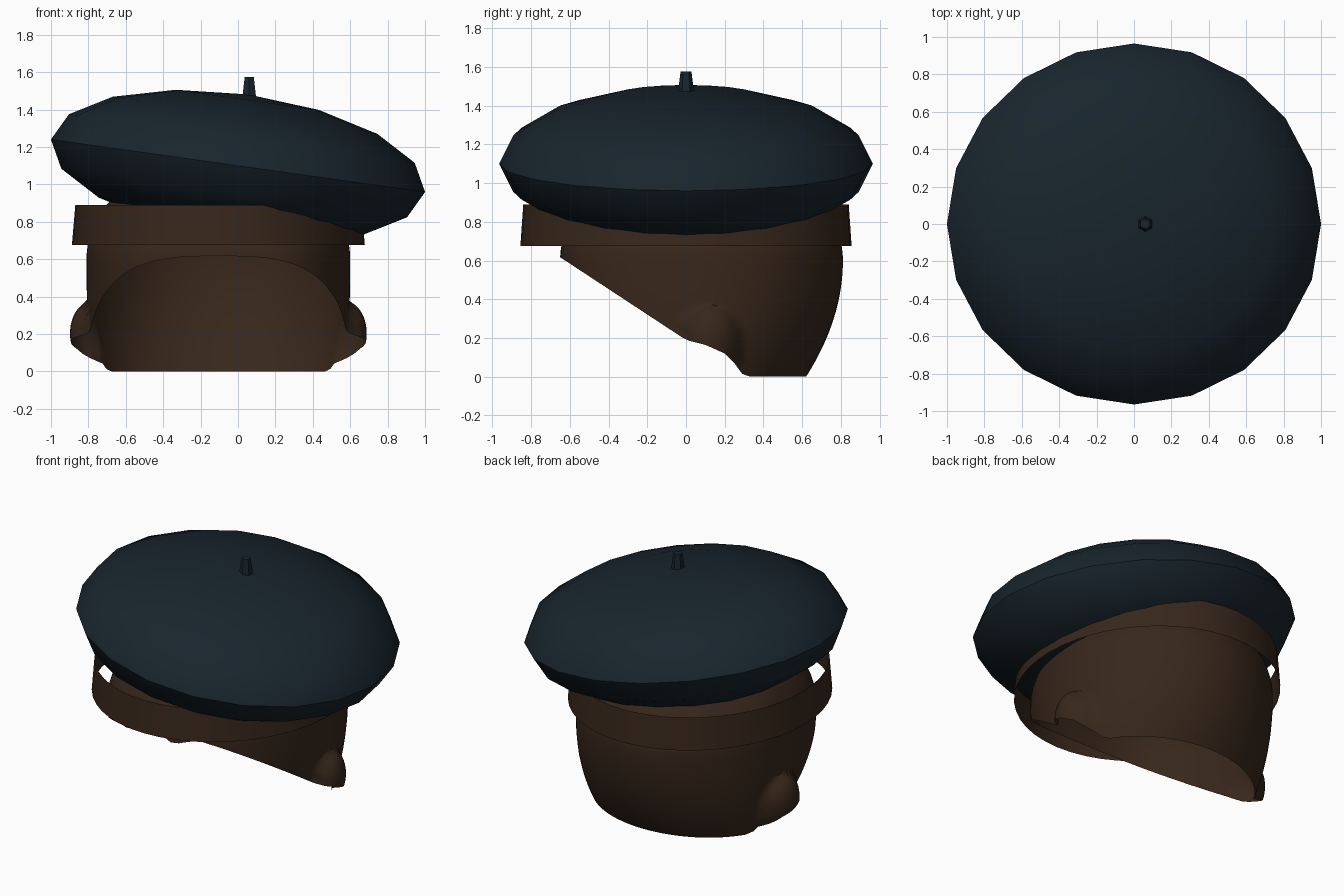
import bpy
import bmesh
from math import sin, cos, pi, radians, sqrt
from mathutils import Matrix

if "Cube" in bpy.data.objects:
    bpy.data.objects.remove(bpy.data.objects["Cube"])


def make_material(name, rgb):
    mat = bpy.data.materials.new(name)
    mat.use_nodes = True
    mat.diffuse_color = (*rgb, 1)
    mat.node_tree.nodes["Principled BSDF"].inputs["Base Color"].default_value = (*rgb, 1)
    return mat


teal = make_material("dark teal felt", (0.009, 0.018, 0.026))
brown = make_material("dark brown hair", (0.039, 0.020, 0.011))


def finish(name, bm, mat, angle=None):
    mesh = bpy.data.meshes.new(name)
    bm.to_mesh(mesh)
    bm.free()
    mesh.materials.append(mat)
    obj = bpy.data.objects.new(name, mesh)
    bpy.context.collection.objects.link(obj)
    if angle:
        bpy.ops.object.select_all(action="DESELECT")
        obj.select_set(True)
        bpy.context.view_layer.objects.active = obj
        bpy.ops.object.shade_smooth_by_angle(angle=radians(angle))
    return obj


def interp(points, v):
    """Piecewise linear lookup."""
    if v <= points[0][0]:
        return points[0][1]
    for (a, fa), (b, fb) in zip(points, points[1:]):
        if v <= b:
            return fa + (fb - fa) * (v - a) / (b - a)
    return points[-1][1]


def skin_rings(bm, rings):
    """Join closed rings of vertices with quads."""
    n = len(rings[0])
    for low, high in zip(rings, rings[1:]):
        for i in range(n):
            k = (i + 1) % n
            bm.faces.new((low[i], low[k], high[k], high[i]))


# Beret: flattened sphere, tipped to one side
bm = bmesh.new()
tilt = Matrix.Translation((0, 0, 1.10)) @ Matrix.Rotation(radians(8), 4, "Y")
bmesh.ops.create_uvsphere(bm, u_segments=20, v_segments=8, radius=1,
                          matrix=tilt @ Matrix.Diagonal((1.01, 0.965, 0.385, 1)))
finish("beret", bm, teal, 40)

# Stalk on top of the beret
bm = bmesh.new()
bmesh.ops.create_cone(bm, cap_ends=True, segments=6, radius1=0.045, radius2=0.028,
                      depth=0.13, matrix=Matrix.Translation((0.06, 0, 1.51)))
finish("beret_stalk", bm, teal)

# Head band: open tapered ring
HEAD_X, HEAD_Y = -0.105, 0.08
SIDES = 48
bm = bmesh.new()
rings = []
for z, rx, ry in ((0.675, 0.783, 0.855), (0.89, 0.765, 0.84)):
    rings.append([bm.verts.new((HEAD_X + rx * cos(2 * pi * i / SIDES),
                                ry * sin(2 * pi * i / SIDES), z)) for i in range(SIDES)])
skin_rings(bm, rings)
finish("head_band", bm, brown, 40)

# Hair shell: open at face and neck, round behind, squarer at the hairline,
# with a flared tuft over each ear
HEM = ((-0.7, 0.65), (0, 0.19), (0.1, 0.165), (0.2, 0.12),
       (0.25, 0.07), (0.29, 0.015), (0.33, 0))
DOME_Z, DOME_H = 0.6, 0.55


def shell_point(angle, z):
    c, s = cos(angle), sin(angle)
    power = 1 + 0.28 * min(0, s)
    scale = sqrt(max(0.0001, 1 - (max(0, z - DOME_Z) / DOME_H) ** 2))
    taper = max(0, 1 - z / DOME_Z)
    side = 1 if c > 0 else -1
    x = side * scale * (0.705 - 0.06 * taper ** 3) * abs(c) ** power
    y = scale * (0.73 - 0.19 * taper ** 2) * abs(s) ** power
    y = HEAD_Y + (y if s > 0 else -y)
    d = ((y - 0.13) / 0.16) ** 2 + ((z - 0.16) / 0.21) ** 2
    if d < 1:
        x += side * 0.11 * (1 - d) ** 0.6
    return HEAD_X + x, y, z


def hem_height(angle):
    z = 0.4
    for _ in range(30):
        z = 0.5 * z + 0.5 * interp(HEM, shell_point(angle, z)[1])
    return z


COLS, ROWS, DOME_ROWS = 128, 24, 10
angles = [2 * pi * i / COLS for i in range(COLS)]
hems = [hem_height(a) for a in angles]
bm = bmesh.new()
rings = []
for r in range(ROWS + 1):
    t = r / ROWS
    rings.append([bm.verts.new(shell_point(a, h + (0.68 - h) * t))
                  for a, h in zip(angles, hems)])
for r in range(1, DOME_ROWS + 1):
    z = 0.68 + (DOME_Z + DOME_H - 0.68) * sin(r / DOME_ROWS * pi / 2)
    rings.append([bm.verts.new(shell_point(a, z)) for a in angles])
skin_rings(bm, rings)
bm.faces.new(rings[-1])
finish("hair_shell", bm, brown, 60)
